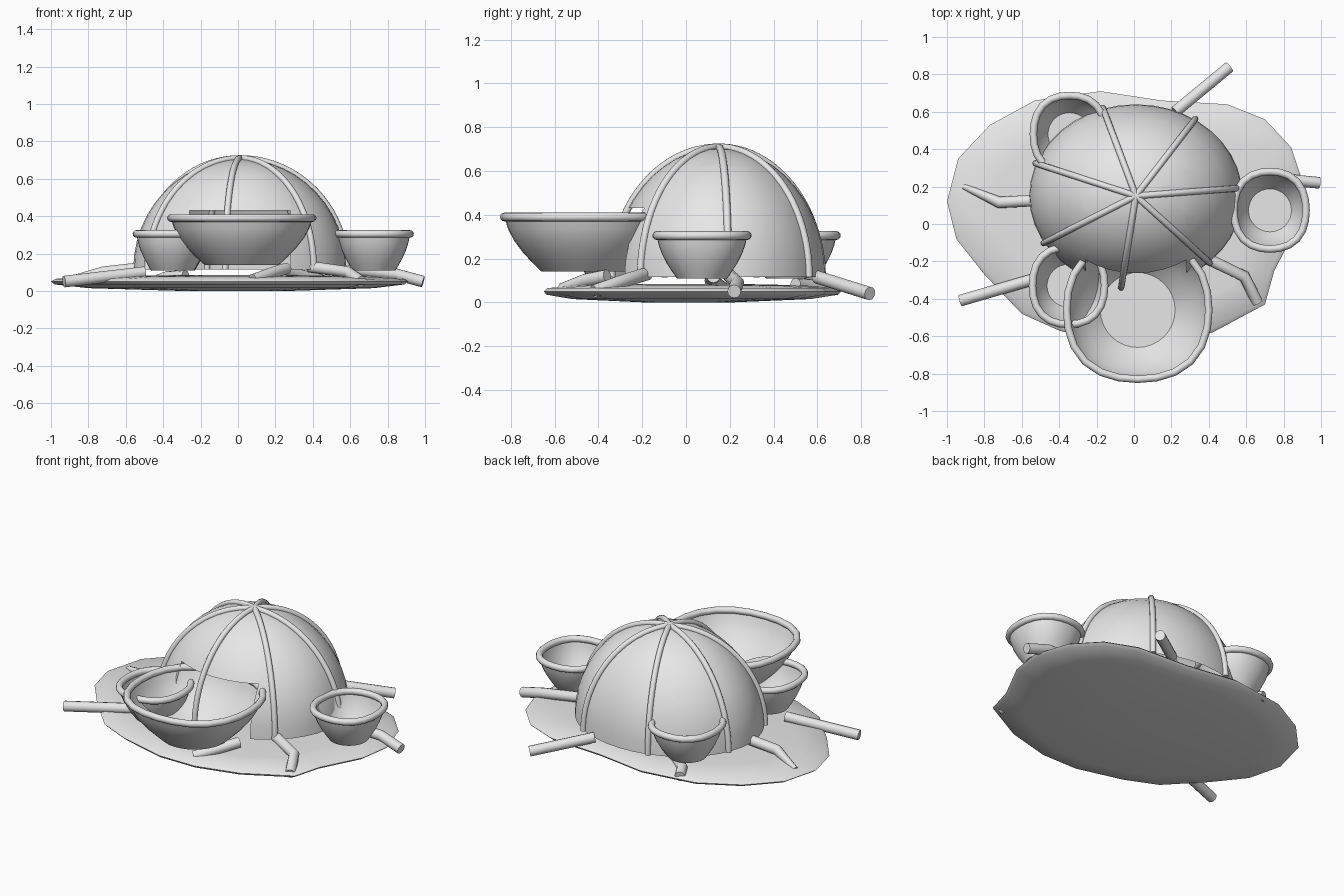
import bpy, bmesh, math
from math import sin, cos, pi, radians

cube = bpy.data.objects.get("Cube")
if cube:
    bpy.data.objects.remove(cube, do_unlink=True)

grey = bpy.data.materials.new("light_grey")
grey.use_nodes = True
COLOUR = (0.8, 0.8, 0.8, 1)
grey.diffuse_color = COLOUR
grey.node_tree.nodes["Principled BSDF"].inputs["Base Color"].default_value = COLOUR


def add(name, data, angle=40):
    """Link data as an object, turn it into a mesh and shade it."""
    obj = bpy.data.objects.new(name, data)
    bpy.context.collection.objects.link(obj)
    bpy.ops.object.select_all(action='DESELECT')
    obj.select_set(True)
    bpy.context.view_layer.objects.active = obj
    if obj.type == 'CURVE':
        bpy.ops.object.convert(target='MESH')
        obj = bpy.context.object
    obj.data.materials.clear()
    obj.data.materials.append(grey)
    bpy.ops.object.shade_smooth_by_angle(angle=radians(angle))
    return obj


def tube(name, points, radius, closed=False, taper=1.0):
    """Round bar along a path."""
    curve = bpy.data.curves.new(name, 'CURVE')
    curve.dimensions = '3D'
    curve.bevel_depth = radius
    curve.bevel_resolution = 4
    curve.use_fill_caps = not closed
    spline = curve.splines.new('POLY')
    spline.points.add(len(points) - 1)
    for p, co in zip(spline.points, points):
        p.co = (*co, 1)
    spline.points[-1].radius = taper
    spline.use_cyclic_u = closed
    return add(name, curve)


def lathe(rings, point, steps, cap_first=False, cap_last=False):
    """Skin rings of points; point(ring, angle) gives each position."""
    bm = bmesh.new()
    rows = [[bm.verts.new(point(r, 2 * pi * i / steps)) for i in range(steps)] for r in rings]
    for a, b in zip(rows, rows[1:]):
        for i in range(steps):
            j = (i + 1) % steps
            bm.faces.new((a[i], a[j], b[j], b[i]))
    if cap_first:
        bm.faces.new(rows[0][::-1])
    if cap_last:
        bm.faces.new(rows[-1])
    return bm


def finish(name, bm, angle=40):
    mesh = bpy.data.meshes.new(name)
    bm.to_mesh(mesh)
    bm.free()
    return add(name, mesh, angle)


# Ground plate: shallow lens with an irregular outline
outline = [(0.91, 0.2), (0.84, 0.41), (0.7, 0.56), (0.5, 0.64), (0.15, 0.66),
           (-0.18, 0.71), (-0.53, 0.66), (-0.77, 0.53), (-0.94, 0.35), (-1, 0.12),
           (-0.95, -0.08), (-0.8, -0.27), (-0.6, -0.48), (-0.4, -0.57), (-0.1, -0.65),
           (0.15, -0.65), (0.42, -0.58), (0.7, -0.43), (0.75, -0.25), (0.88, 0)]
n = len(outline)


def plate_point(ring, a):
    scale, z = ring
    x, y = outline[round(a * n / (2 * pi)) % n]
    return (x * scale, y * scale, z)


plate_rings = [(0.3, 0), (0.8, 0.015), (0.98, 0.035), (1, 0.05),
               (0.975, 0.065), (0.75, 0.078), (0.3, 0.085)]
finish("ground_plate", lathe(plate_rings, plate_point, n, True, True), 60)

# Dome shell with a square doorway at the front
CX, CY, BASE = 0.01, 0.15, 0.115
RX, RY, RZ = 0.57, 0.49, 0.59


def dome_point(lat, a, grow=0.0):
    return (CX + (RX + grow) * cos(lat) * cos(a),
            CY + (RY + grow) * cos(lat) * sin(a),
            BASE + (RZ + grow) * sin(lat))


bm = lathe([pi / 2 * k / 12.2 for k in range(13)], dome_point, 40, cap_last=True)
DOOR_LEFT, DOOR_RIGHT, DOOR_TOP = 0.28, -0.26, 0.43
for co, no in (((DOOR_LEFT, 0, 0), (1, 0, 0)), ((DOOR_RIGHT, 0, 0), (1, 0, 0)),
               ((0, 0, DOOR_TOP), (0, 0, 1))):
    bmesh.ops.bisect_plane(bm, geom=bm.verts[:] + bm.edges[:] + bm.faces[:],
                           plane_co=co, plane_no=no)
door = []
for f in bm.faces:
    c = f.calc_center_median()
    if DOOR_RIGHT < c.x < DOOR_LEFT and c.y < CY and c.z < DOOR_TOP:
        door.append(f)
bmesh.ops.delete(bm, geom=door, context='FACES')
finish("dome", bm, 60)

# Seven ribs meeting at the top; the front one hangs across the doorway
for k in range(7):
    a = radians(5 + 360 / 7 * k)
    path = [dome_point(pi / 2 * (1 - s / 20), a, 0.004) for s in range(21)]
    tube(f"rib_{k + 1}", path, 0.017)


# Open bowls, slightly squared towards the top, with a round rim
def bowl(name, x, y, base_z, rim_z, base_r, rim_rx, rim_ry):
    rings = [(f, base_z + (rim_z - base_z) * g)
             for f, g in ((0, 0), (0.24, 0.16), (0.5, 0.35), (0.74, 0.57), (0.9, 0.78), (1, 1))]

    def bowl_point(ring, a):
        f, z = ring
        square = 1 + 0.05 * f * sin(2 * a) ** 2
        return (x + (base_r + (rim_rx - base_r) * f) * square * cos(a),
                y + (base_r + (rim_ry - base_r) * f) * square * sin(a), z)

    finish(name, lathe(rings, bowl_point, 32, cap_first=True))
    rim = [bowl_point(rings[-1], 2 * pi * i / 24) for i in range(24)]
    tube(name + "_rim", rim, 0.02, closed=True)


bowl("front_bowl", 0.02, -0.46, 0.14, 0.39, 0.2, 0.38, 0.37)
for name, x, y in (("left_bowl", 0.727, 0.073), ("back_right_bowl", -0.345, 0.48),
                   ("front_right_bowl", -0.35, -0.33)):
    bowl(name, x, y, 0.11, 0.305, 0.115, 0.193, 0.207)

# Splayed legs around the foot of the dome
legs = {
    "back_left_leg": [(0.22, 0.6, 0.115), (0.51, 0.84, 0.04)],
    "left_leg": [(0.56, 0.2, 0.12), (0.84, 0.235, 0.09), (0.99, 0.22, 0.05)],
    "front_left_leg": [(0.38, -0.18, 0.13), (0.59, -0.28, 0.1), (0.66, -0.42, 0.05)],
    "front_leg": [(0.26, -0.36, 0.12), (0.19, -0.46, 0.1), (0.08, -0.56, 0.06)],
    "front_right_leg": [(-0.5, -0.285, 0.1), (-0.93, -0.41, 0.05)],
    "right_leg": [(-0.54, 0.125, 0.12), (-0.72, 0.115, 0.1), (-0.91, 0.2, 0.06)],
    "back_right_leg": [(-0.28, 0.5, 0.08), (-0.38, 0.58, 0.075), (-0.42, 0.66, 0.06)],
}
for name, path in legs.items():
    tube(name, path, 0.031, taper=0.5 if name == "right_leg" else 1.0)
